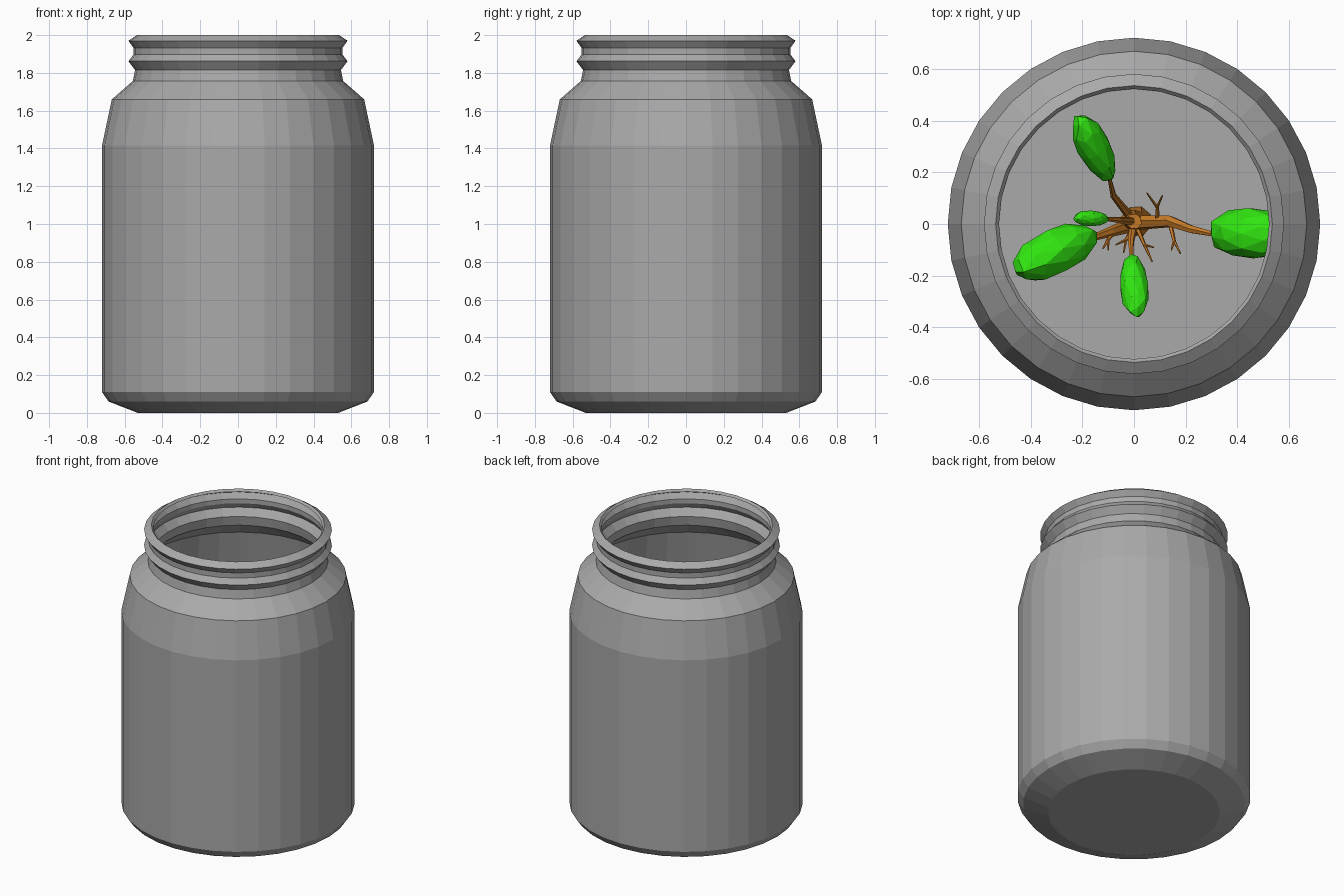
import bpy, bmesh, math, random
from mathutils import Vector

if "Cube" in bpy.data.objects:
    bpy.data.objects.remove(bpy.data.objects["Cube"])

random.seed(4)


def material(name, rgb):
    m = bpy.data.materials.new(name)
    m.diffuse_color = (*rgb, 1)
    m.use_nodes = True
    m.node_tree.nodes["Principled BSDF"].inputs["Base Color"].default_value = m.diffuse_color
    return m


GREY = material("grey glass", (0.40, 0.40, 0.40))
BARK = material("orange brown bark", (0.58, 0.20, 0.02))
LEAF = material("bright green leaf", (0.03, 0.78, 0.005))


def finish(bm, name, mat):
    bmesh.ops.recalc_face_normals(bm, faces=bm.faces)
    me = bpy.data.meshes.new(name)
    bm.to_mesh(me)
    bm.free()
    me.materials.append(mat)
    ob = bpy.data.objects.new(name, me)
    bpy.context.collection.objects.link(ob)
    return ob


def lathe(name, profile, mat, sides=32):
    bm = bmesh.new()
    rings = [[bm.verts.new((r * math.cos(2 * math.pi * i / sides),
                            r * math.sin(2 * math.pi * i / sides), z))
              for i in range(sides)] for r, z in profile]
    for a, b in zip(rings, rings[1:]):
        for i in range(sides):
            j = (i + 1) % sides
            bm.faces.new((a[i], a[j], b[j], b[i]))
    bm.faces.new(rings[0])
    bm.faces.new(rings[-1])
    return finish(bm, name, mat)


def tube(bm, path, radii, sides=7):
    """Tapered limb along a path, closed at both ends."""
    pts = [Vector(p) for p in path]
    rings = []
    for k, (p, r) in enumerate(zip(pts, radii)):
        d = (pts[min(k + 1, len(pts) - 1)] - pts[max(k - 1, 0)]).normalized()
        u = d.cross(Vector((0.31, 0.95, 0.05))).normalized()
        v = d.cross(u)
        rings.append([bm.verts.new(p + r * (u * math.cos(2 * math.pi * i / sides)
                                            + v * math.sin(2 * math.pi * i / sides)))
                      for i in range(sides)])
    for a, b in zip(rings, rings[1:]):
        for i in range(sides):
            j = (i + 1) % sides
            bm.faces.new((a[i], a[j], b[j], b[i]))
    bm.faces.new(rings[0])
    bm.faces.new(rings[-1])


# Jar: outside from the base to the rim, then back down the inside
lathe("jar", [
    (0.53, 0), (0.685, 0.06), (0.72, 0.11), (0.72, 1.415), (0.668, 1.66),
    (0.557, 1.757), (0.545, 1.815), (0.58, 1.862), (0.553, 1.897),
    (0.553, 1.932), (0.58, 1.97), (0.535, 2.0),
    (0.522, 1.985), (0.56, 1.965), (0.535, 1.93), (0.535, 1.90), (0.56, 1.862),
    (0.525, 1.815), (0.537, 1.75), (0.65, 1.65), (0.70, 1.41), (0.70, 0.12),
    (0.67, 0.07), (0.52, 0.02)], GREY)

# Trunk and main branches
bm = bmesh.new()
tube(bm, [(0.01, 0.01, 0.02), (0.015, 0.0, 0.25), (-0.01, 0.015, 0.5), (0, 0.01, 0.72)],
     [0.06, 0.048, 0.042, 0.03], 8)
for path in (
    [(0, 0.005, 0.55), (0.14, 0.01, 0.72), (0.22, -0.02, 0.80), (0.31, -0.04, 0.86)],
    [(0, 0.01, 0.6), (-0.08, 0.11, 0.78), (-0.10, 0.20, 0.92)],
    [(0, 0.0, 0.5), (-0.09, -0.03, 0.65), (-0.18, -0.06, 0.76)],
    [(0, 0.0, 0.62), (-0.012, -0.07, 0.76), (-0.008, -0.15, 0.86)],
    [(0, 0.01, 0.68), (-0.06, 0.015, 0.84), (-0.12, 0.02, 0.94)],
):
    thin = 0.6 if path[-1][2] > 0.85 and path[-1][0] > -0.13 and abs(path[-1][0] + 0.06) < 0.07 else 1
    n = len(path) - 1
    tube(bm, path, [thin * (0.03 - 0.02 * k / n) for k in range(n + 1)], 6)

# Bare forked twigs
for a, b, c1, c2 in (
    ((0.09, 0.01, 0.66), (0.09, 0.065, 0.71), (0.05, 0.12, 0.76), (0.11, 0.11, 0.77)),
    ((0.14, 0.00, 0.72), (0.155, -0.065, 0.76), (0.145, -0.10, 0.79), (0.18, -0.115, 0.80)),
    ((0.01, -0.01, 0.55), (0.04, -0.08, 0.64), (0.07, -0.145, 0.71), (0.075, -0.09, 0.70)),
    ((-0.07, -0.02, 0.62), (-0.10, -0.06, 0.68), (-0.12, -0.095, 0.72), (-0.10, -0.10, 0.72)),
    ((0.0, -0.01, 0.58), (-0.03, -0.06, 0.66), (-0.07, -0.08, 0.71), (-0.04, -0.11, 0.72)),
):
    tube(bm, [a, b, c1], [0.01, 0.007, 0.003], 5)
    tube(bm, [b, c2], [0.006, 0.003], 5)
finish(bm, "tree_trunk_and_branches", BARK)


# Faceted leaf clumps stretched from one end to the other
def clump(name, start, end, radius):
    a, b = Vector(start), Vector(end)
    axis = b - a
    turn = axis.to_track_quat('Z', 'Y')
    bm = bmesh.new()
    bmesh.ops.create_icosphere(bm, subdivisions=2, radius=1)
    for v in bm.verts:
        v.co *= random.uniform(0.93, 1.05)
        p = Vector((v.co.x * radius, v.co.y * radius, v.co.z * axis.length / 2))
        v.co = turn @ p + (a + b) / 2
    finish(bm, name, LEAF)


clump("leaf_clump_right", (0.29, -0.035, 0.84), (0.61, -0.04, 0.98), 0.10)
clump("leaf_clump_back", (-0.09, 0.17, 0.90), (-0.22, 0.42, 1.08), 0.066)
clump("leaf_clump_left", (-0.14, -0.03, 0.74), (-0.47, -0.19, 0.90), 0.09)
clump("leaf_clump_front", (-0.01, -0.12, 0.84), (0.01, -0.36, 0.98), 0.055)
clump("leaf_clump_small", (-0.10, 0.02, 0.93), (-0.235, 0.025, 1.0), 0.031)
